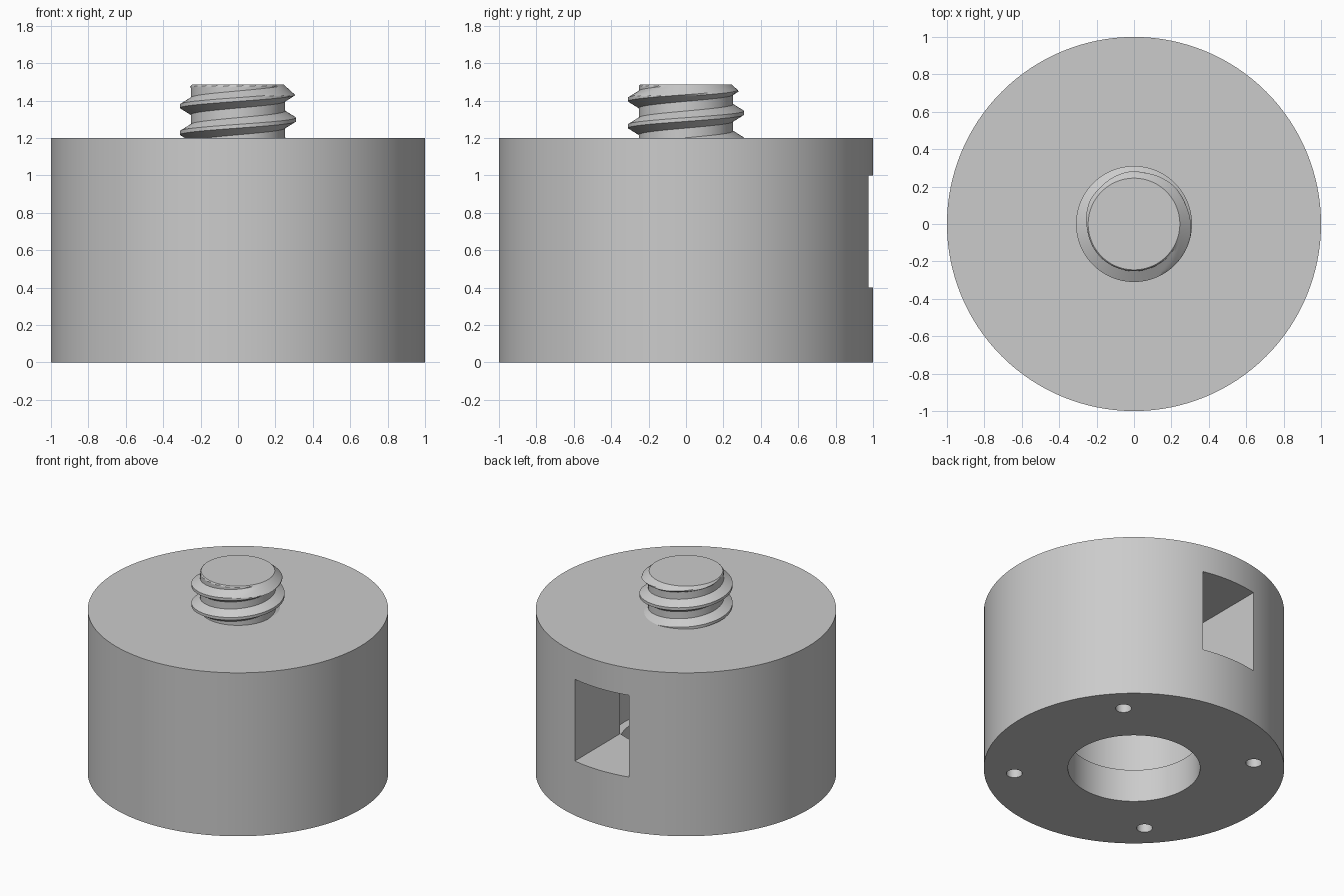
import bpy, bmesh
from math import pi, cos, sin, radians
from mathutils import Matrix

if "Cube" in bpy.data.objects:
    bpy.data.objects.remove(bpy.data.objects["Cube"], do_unlink=True)

# Single plain grey material
GREY = (0.6, 0.6, 0.6, 1)
grey = bpy.data.materials.new("light grey")
grey.use_nodes = True
grey.diffuse_color = GREY
grey.node_tree.nodes["Principled BSDF"].inputs["Base Color"].default_value = GREY


def add_object(name, bm):
    bmesh.ops.recalc_face_normals(bm, faces=bm.faces)
    mesh = bpy.data.meshes.new(name)
    bm.to_mesh(mesh)
    bm.free()
    mesh.materials.append(grey)
    obj = bpy.data.objects.new(name, mesh)
    bpy.context.collection.objects.link(obj)
    return obj


def cylinder(name, radius, z0, z1, x=0, y=0, sides=128):
    bm = bmesh.new()
    bmesh.ops.create_cone(bm, cap_ends=True, segments=sides, radius1=radius, radius2=radius,
                          depth=z1 - z0, matrix=Matrix.Translation((x, y, (z0 + z1) / 2)))
    return add_object(name, bm)


def box(name, low, high):
    bm = bmesh.new()
    bmesh.ops.create_cube(bm, size=1)
    for v in bm.verts:
        v.co = [h if c > 0 else l for c, l, h in zip(v.co, low, high)]
    return add_object(name, bm)


def select_only(obj):
    bpy.ops.object.select_all(action="DESELECT")
    obj.select_set(True)
    bpy.context.view_layer.objects.active = obj


def cut(target, cutter):
    cutter.hide_render = True
    select_only(target)
    mod = target.modifiers.new("cut", "BOOLEAN")
    mod.operation = "DIFFERENCE"
    mod.solver = "EXACT"
    mod.object = cutter
    bpy.ops.object.modifier_apply(modifier=mod.name)
    bpy.data.objects.remove(cutter, do_unlink=True)


# Drum body with a stepped bore from below
body = cylinder("body", 1, 0, 1.2)
cut(body, cylinder("cavity_cutter", 0.5, 0.24, 1.0))
cut(body, cylinder("bore_cutter", 0.44, -0.1, 0.5))

# Rectangular window through the back wall into the cavity
cut(body, box("window_cutter", (-0.22, 0, 0.4), (0.22, 1.2, 1.0)))

# Four small fixing holes in the underside
for k in range(4):
    a = radians(45 + 90 * k)
    cut(body, cylinder("hole_cutter", 0.053, -0.1, 0.3, 0.8 * cos(a), 0.8 * sin(a), 32))

# Threaded stud: a thread profile swept along a helix, trimmed flat and chamfered at the top
PITCH, MINOR, MAJOR = 0.143, 0.252, 0.31
BASE, TOP = 1.18, 1.485
STEPS, TURNS, SUB = 96, 5, 4
corners = [(-0.5, MINOR), (-0.32, MINOR), (-0.07, MAJOR), (0.07, MAJOR), (0.32, MINOR), (0.5, MINOR)]
profile = []
for (t0, r0), (t1, r1) in zip(corners, corners[1:]):
    profile += [(t0 + (t1 - t0) * s / SUB, r0 + (r1 - r0) * s / SUB) for s in range(SUB)]

bm = bmesh.new()
columns = []
for i in range(STEPS + 1):
    turn = i / STEPS
    column = []
    for n in range(-TURNS, TURNS):
        for t, r in profile:
            z = 1.37 + PITCH * (turn - 0.5 + n + t)
            z = min(max(z, BASE), TOP)
            r = min(r, 0.245 + 1.1 * (TOP - z))
            column.append(bm.verts.new((r * cos(2 * pi * turn), r * sin(2 * pi * turn), z)))
    columns.append(column)
for a, b in zip(columns, columns[1:]):
    for j in range(len(a) - 1):
        bm.faces.new((a[j], b[j], b[j + 1], a[j + 1]))
bmesh.ops.remove_doubles(bm, verts=bm.verts, dist=0.0001)
bmesh.ops.dissolve_degenerate(bm, edges=bm.edges, dist=0.0001)
bmesh.ops.holes_fill(bm, edges=[e for e in bm.edges if e.is_boundary], sides=0)
stud = add_object("threaded_stud", bm)

for obj in (body, stud):
    select_only(obj)
    bpy.ops.object.shade_smooth_by_angle(angle=radians(25))
